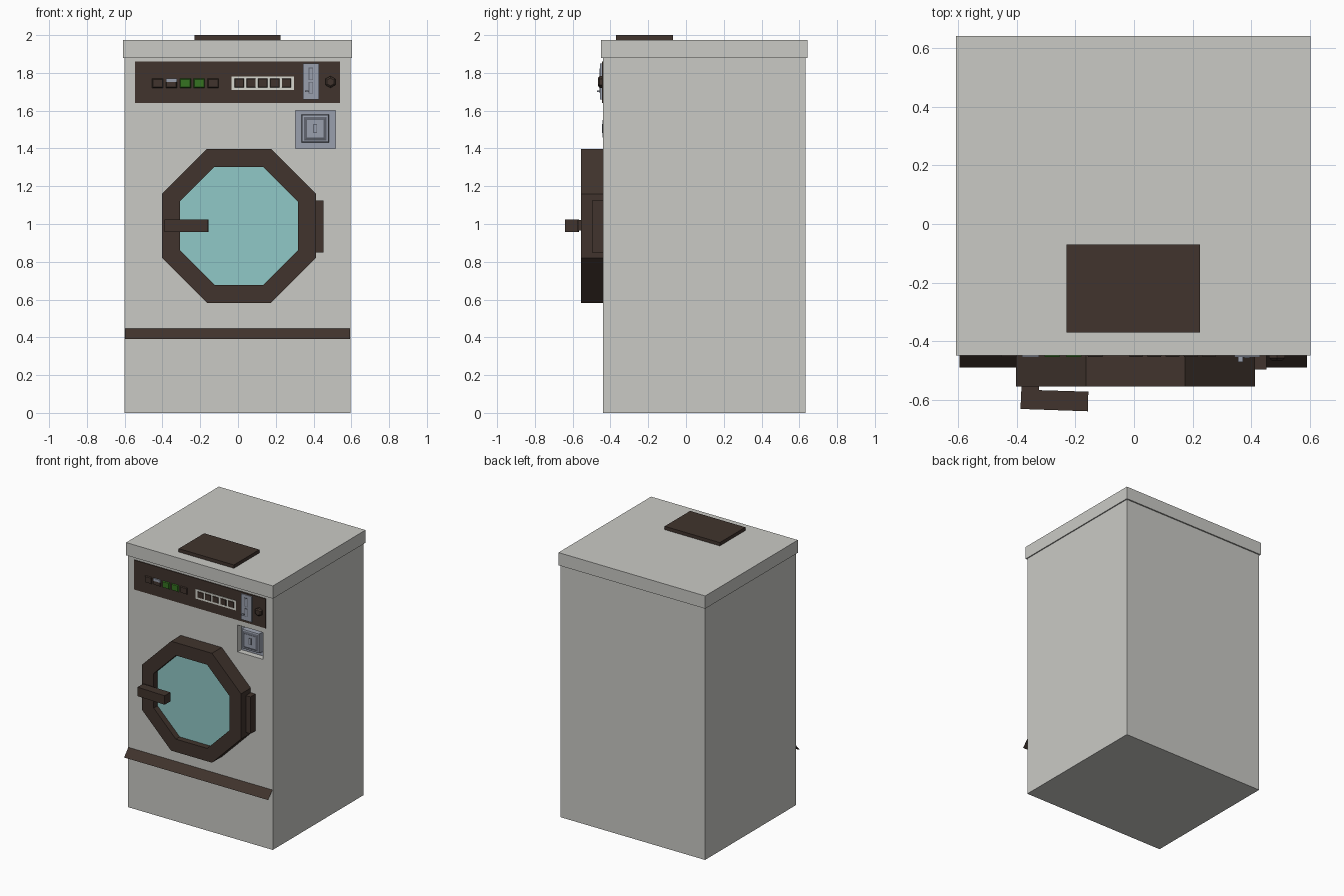
import bpy, bmesh, math

if "Cube" in bpy.data.objects:
    bpy.data.objects.remove(bpy.data.objects["Cube"])


def material(name, r, g, b):
    m = bpy.data.materials.new(name)
    m.diffuse_color = (r, g, b, 1)
    m.use_nodes = True
    m.node_tree.nodes["Principled BSDF"].inputs["Base Color"].default_value = m.diffuse_color
    return m


GREY = material("warm grey enamel", 0.59, 0.59, 0.56)
BROWN = material("dark brown", 0.052, 0.034, 0.026)
GLASS = material("aqua glass", 0.28, 0.58, 0.57)
STEEL = material("blue grey steel", 0.32, 0.35, 0.42)
DARK = material("dark steel", 0.12, 0.13, 0.16)
GREEN = material("green", 0.035, 0.17, 0.015)
WHITE = material("off white", 0.68, 0.68, 0.62)


def finish(name, bm, mat):
    bmesh.ops.recalc_face_normals(bm, faces=bm.faces)
    me = bpy.data.meshes.new(name)
    bm.to_mesh(me)
    bm.free()
    me.materials.append(mat)
    ob = bpy.data.objects.new(name, me)
    bpy.context.collection.objects.link(ob)
    return ob


def loft(name, rings, mat, closed=False):
    """Skin a list of point rings; cap the ends, or join last to first."""
    bm = bmesh.new()
    vs = [[bm.verts.new(p) for p in r] for r in rings]
    n = len(rings[0])
    pairs = list(zip(vs, vs[1:])) + ([(vs[-1], vs[0])] if closed else [])
    for a, b in pairs:
        for i in range(n):
            j = (i + 1) % n
            bm.faces.new((a[i], a[j], b[j], b[i]))
    if not closed:
        bm.faces.new(vs[0])
        bm.faces.new(vs[-1])
    return finish(name, bm, mat)


def rect(x0, x1, z0, z1, y, inset=0):
    x0, x1, z0, z1 = x0 + inset, x1 - inset, z0 + inset, z1 - inset
    return [(x0, y, z0), (x1, y, z0), (x1, y, z1), (x0, y, z1)]


def box(name, x0, x1, y0, y1, z0, z1, mat, taper=0):
    """Box whose front (-y) face may be inset by taper."""
    return loft(name, [rect(x0, x1, z0, z1, y1), rect(x0, x1, z0, z1, y0, taper)], mat)


def polygon(n, apothem, cx, cz, y):
    r = apothem / math.cos(math.pi / n)
    a = [2 * math.pi * (i + 0.5) / n for i in range(n)]
    return [(cx + r * math.cos(t), y, cz + r * math.sin(t)) for t in a]


F = -0.44  # cabinet front plane

# cabinet with a square recess for the coin box
body = box("cabinet", -0.6, 0.595, F, 0.632, 0, 1.88, GREY)
cutter = box("recess_cutter", 0.305, 0.515, F - 0.1, F + 0.05, 1.4, 1.6, GREY)
mod = body.modifiers.new("recess", 'BOOLEAN')
mod.operation, mod.object, mod.solver = 'DIFFERENCE', cutter, 'EXACT'
bpy.context.view_layer.objects.active = body
bpy.ops.object.modifier_apply(modifier=mod.name)
bpy.data.objects.remove(cutter)

# lid and the plate on top
box("lid", -0.608, 0.603, -0.45, 0.642, 1.88, 1.975, GREY)
box("top_plate", -0.23, 0.225, -0.37, -0.07, 1.97, 2.0, BROWN)

# coin box: recess floor, raised block with dished front, lock plate
box("coin_box_floor", 0.305, 0.515, F + 0.044, F + 0.05, 1.4, 1.6, STEEL)
loft("coin_box_block", [rect(0.335, 0.482, 1.43, 1.58, F + 0.046),
                        rect(0.335, 0.482, 1.43, 1.58, F + 0.006, 0.004),
                        rect(0.335, 0.482, 1.43, 1.58, F + 0.004, 0.010)], STEEL)
loft("coin_box_bevel", [rect(0.335, 0.482, 1.43, 1.58, F + 0.006, 0.006),
                        rect(0.335, 0.482, 1.43, 1.58, F, 0.028)], DARK)
box("coin_box_lock_plate", 0.364, 0.453, F - 0.002, F + 0.002, 1.459, 1.551, STEEL)
box("lock_surround", 0.398, 0.419, F - 0.004, F, 1.482, 1.53, DARK)
box("keyhole", 0.402, 0.415, F - 0.005, F, 1.487, 1.525, STEEL)

# control panel
box("control_panel", -0.545, 0.54, F - 0.006, F, 1.64, 1.86, BROWN)
P = F - 0.006

# left row of buttons and indicator lamps
for i, mat in enumerate((BROWN, BROWN, GREEN, GREEN, BROWN)):
    x = -0.455 + 0.0735 * i
    box(f"panel_button_{i + 1}", x, x + 0.058, P - 0.008, P, 1.72, 1.77, mat, 0.004)
box("button_label", -0.382, -0.324, P - 0.009, P, 1.752, 1.771, STEEL)

# framed row of selector buttons
box("selector_frame", -0.035, 0.297, P - 0.004, P, 1.71, 1.782, WHITE)
for i in range(5):
    x = -0.02 + 0.0625 * i
    box(f"selector_button_{i + 1}", x, x + 0.053, P - 0.008, P, 1.721, 1.771, BROWN, 0.004)

# coin slot plate
box("coin_slot_plate", 0.343, 0.43, P - 0.008, P, 1.658, 1.85, STEEL)
for name, z0, z1 in (("coin_slot", 1.762, 1.828), ("coin_return", 1.69, 1.752)):
    box(name + "_rim", 0.374, 0.398, P - 0.010, P, z0, z1, DARK)
    box(name + "_face", 0.378, 0.394, P - 0.012, P, z0 + 0.004, z1 - 0.004, STEEL)
box("coin_return_lever", 0.355, 0.372, P - 0.026, P, 1.7, 1.706, STEEL)

# hexagonal knob
loft("knob", [polygon(6, 0.027, 0.489, 1.752, P), polygon(6, 0.027, 0.489, 1.752, P - 0.012),
              polygon(6, 0.018, 0.489, 1.752, P - 0.02)], BROWN)

# octagonal door ring and glass
CX, CZ = 0.005, 0.99
loft("door_ring", [polygon(8, a, CX, CZ, y) for a, y in
                   ((0.408, F), (0.408, -0.555), (0.312, -0.555), (0.312, F))], BROWN, closed=True)
loft("door_glass", [polygon(8, 0.314, CX, CZ, F - 0.02), polygon(8, 0.314, CX, CZ, -0.51)], GLASS)

# hinge and handle
box("door_hinge", 0.405, 0.452, -0.498, F, 0.85, 1.125, BROWN)
box("handle_post", -0.385, -0.325, -0.6, -0.55, 0.965, 1.02, BROWN)
outline = [(-0.388, -0.632), (-0.158, -0.64), (-0.156, -0.573), (-0.385, -0.566)]
loft("handle_bar", [[(x, y, z) for x, y in outline] for z in (0.958, 1.025)], BROWN)

# flared kick strip: a thin sheet leaning out at its lower edge
bm = bmesh.new()
bm.faces.new([bm.verts.new(p) for p in ((-0.597, -0.49, 0.39), (0.592, -0.49, 0.39),
                                        (0.592, F, 0.447), (-0.597, F, 0.447))])
strip = finish("kick_strip", bm, BROWN)
if strip.data.polygons[0].normal.y > 0:
    strip.data.flip_normals()
